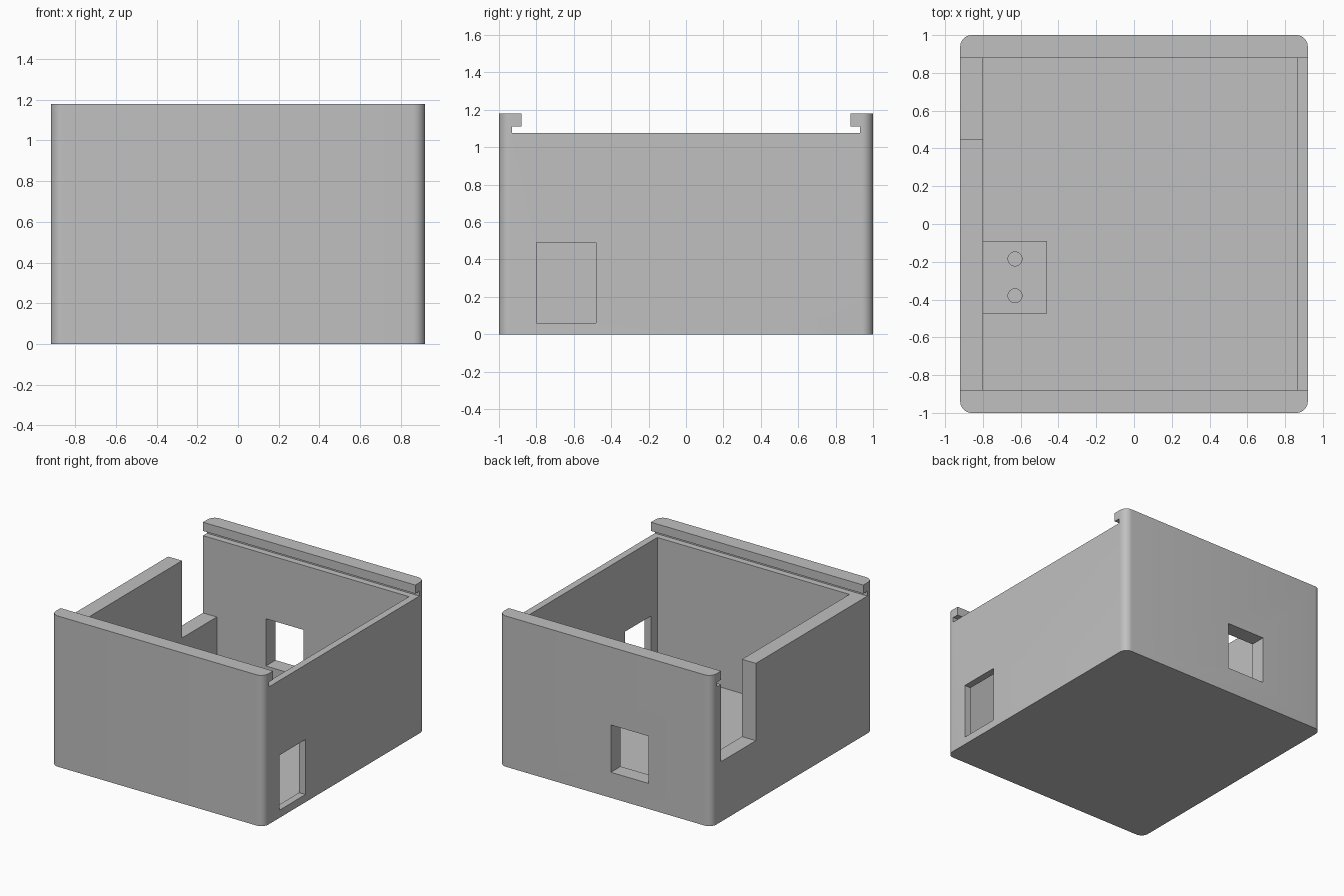
import bpy, bmesh, math
from mathutils import Vector

cube = bpy.data.objects.get("Cube")
if cube:
    bpy.data.objects.remove(cube, do_unlink=True)

grey = bpy.data.materials.new("plain_grey")
grey.use_nodes = True
colour = (0.53, 0.53, 0.53, 1)
grey.diffuse_color = colour
grey.node_tree.nodes["Principled BSDF"].inputs["Base Color"].default_value = colour


def finish(name, bm):
    mesh = bpy.data.meshes.new(name)
    bm.to_mesh(mesh)
    bm.free()
    mesh.materials.append(grey)
    obj = bpy.data.objects.new(name, mesh)
    bpy.context.collection.objects.link(obj)
    return obj


def box(name, x, y, z, radius=0):
    """Box between (low, high) limits, with optional rounded upright edges."""
    bm = bmesh.new()
    bmesh.ops.create_cube(bm, size=1)
    for v in bm.verts:
        v.co = Vector([lo + (c + 0.5) * (hi - lo) for c, (lo, hi) in zip(v.co, (x, y, z))])
    if radius:
        upright = [e for e in bm.edges if abs(e.verts[0].co.z - e.verts[1].co.z) > 0.01]
        bmesh.ops.bevel(bm, geom=upright, offset=radius, segments=8, profile=0.5, affect='EDGES')
    return finish(name, bm)


def post(name, x, y, z, radius):
    bm = bmesh.new()
    bmesh.ops.create_cone(bm, cap_ends=True, segments=32, radius1=radius, radius2=radius,
                          depth=z[1] - z[0])
    bmesh.ops.translate(bm, verts=bm.verts, vec=(x, y, sum(z) / 2))
    return finish(name, bm)


def cut(target, cutter):
    cutter.hide_render = True
    mod = target.modifiers.new("cut", 'BOOLEAN')
    mod.operation = 'DIFFERENCE'
    mod.solver = 'EXACT'
    mod.object = cutter
    bpy.context.view_layer.objects.active = target
    bpy.ops.object.modifier_apply(modifier=mod.name)
    bpy.data.objects.remove(cutter, do_unlink=True)


def smooth(obj):
    bpy.ops.object.select_all(action='DESELECT')
    obj.select_set(True)
    bpy.context.view_layer.objects.active = obj
    bpy.ops.object.shade_smooth_by_angle(angle=math.radians(30))


inner = (-0.88, 0.88)
across = (-1.1, 1.1)

# Enclosure shell with rounded upright corners
shell = box("enclosure", (-0.92, 0.92), (-1, 1), (0, 1.18), radius=0.06)

# Main cavity, lid opening and the slide groove under both lips
cut(shell, box("cavity", (-0.8, 0.865), inner, (0.05, 1.3)))
cut(shell, box("lid_opening", across, inner, (1.09, 1.3)))
cut(shell, box("lid_groove", across, (-0.93, 0.93), (1.075, 1.112)))

# Side notch, side window and back window
cut(shell, box("side_notch", (-1.1, -0.7), (0.45, 0.88), (0.47, 1.1)))
cut(shell, box("side_window", (0.8, 1.1), (-0.8, -0.48), (0.06, 0.49)))
cut(shell, box("back_window", (-0.375, -0.05), (0.8, 1.1), (0.2, 0.57)))
smooth(shell)

# Mounting block on the thick wall, with two screw holes
block = box("mounting_block", (-0.82, -0.46), (-0.475, -0.09), (0.03, 0.36))
for y in (-0.38, -0.185):
    cut(block, post("screw_hole", -0.63, y, (0.16, 0.5), 0.037))
smooth(block)
